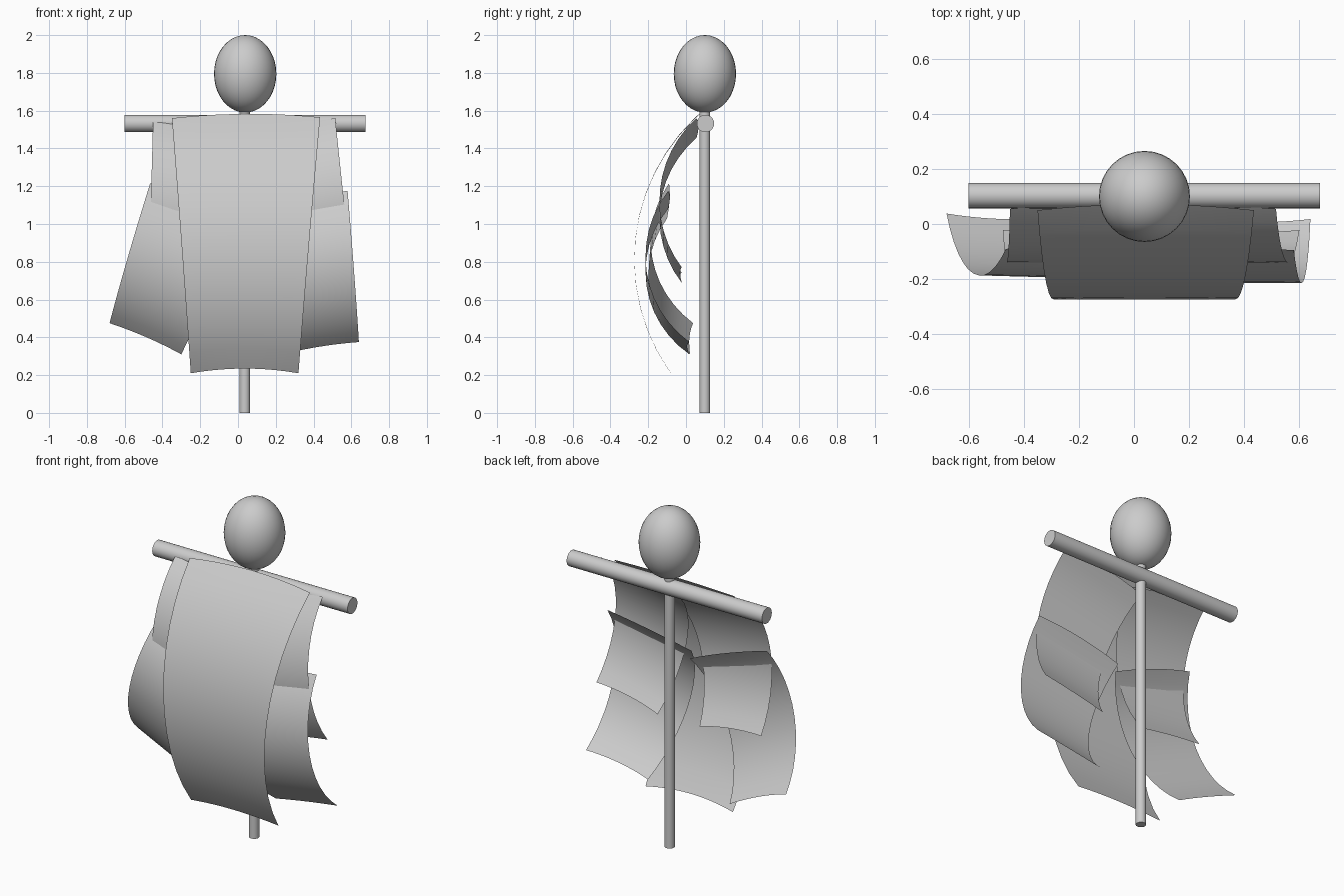
import bpy, math
from mathutils import Vector

if "Cube" in bpy.data.objects:
    bpy.data.objects.remove(bpy.data.objects["Cube"])


def smooth(obj):
    bpy.ops.object.select_all(action='DESELECT')
    obj.select_set(True)
    bpy.context.view_layer.objects.active = obj
    bpy.ops.object.shade_smooth_by_angle(angle=math.radians(40))


def rod(name, a, b, radius):
    a, b = Vector(a), Vector(b)
    bpy.ops.mesh.primitive_cylinder_add(vertices=24, radius=radius, depth=(b - a).length, location=(a + b) / 2)
    obj = bpy.context.object
    obj.name = name
    obj.rotation_euler = (b - a).to_track_quat('Z', 'Y').to_euler()
    smooth(obj)


def cloth(name, tl, tr, bl, br, sag, arch, nu=10, nv=12):
    """Tapered sheet between four corners, bowed forward in a circular arc."""
    tl, tr, bl, br = map(Vector, (tl, tr, bl, br))
    chord = (bl + br - tl - tr) / 2
    normal = chord.cross(tr - tl).normalized()
    if normal.y > 0:
        normal.negate()
    half = chord.length / 2
    alpha = 2 * math.atan(sag / half)
    radius = half / math.sin(alpha)
    verts, faces = [], []
    for j in range(nv + 1):
        for i in range(nu + 1):
            u = i / nu
            # hems lift slightly towards the middle
            th = alpha * (2 * j / nv - 1) - arch / radius * (1 - (2 * u - 1) ** 2)
            t = 0.5 + math.sin(th) / (2 * math.sin(alpha))
            p = tl.lerp(tr, u).lerp(bl.lerp(br, u), t)
            verts.append(p + normal * radius * (math.cos(th) - math.cos(alpha)))
    w = nu + 1
    for j in range(nv):
        for i in range(nu):
            k = j * w + i
            faces.append((k, k + w, k + w + 1, k + 1))
    mesh = bpy.data.meshes.new(name)
    mesh.from_pydata(verts, [], faces)
    obj = bpy.data.objects.new(name, mesh)
    bpy.context.collection.objects.link(obj)
    smooth(obj)


# Wooden frame
rod("post", (0.036, 0.1, 0), (0.036, 0.1, 1.62), 0.028)
rod("crossbar", (-0.6, 0.103, 1.532), (0.675, 0.103, 1.532), 0.046)

# Head
bpy.ops.mesh.primitive_uv_sphere_add(segments=32, ring_count=20, radius=1, location=(0.038, 0.1, 1.795))
head = bpy.context.object
head.name = "head"
head.scale = (0.165, 0.165, 0.205)
smooth(head)

# Hanging cloth: front apron, then upper and lower panel on each side
cloth("front_cloth", (-0.35, 0.05, 1.56), (0.435, 0.05, 1.565),
      (-0.25, -0.08, 0.21), (0.32, -0.08, 0.21), 0.255, 0.03)
cloth("upper_cloth_right", (-0.005, 0.055, 1.455), (0.515, 0.055, 1.56),
      (0.2, -0.022, 0.688), (0.6, -0.022, 0.77), 0.155, 0.015)
cloth("upper_cloth_left", (-0.45, 0.055, 1.54), (0.08, 0.055, 1.475),
      (-0.475, -0.022, 0.74), (-0.073, -0.022, 0.69), 0.155, 0.015)
cloth("lower_cloth_right", (0.03, -0.095, 1.08), (0.58, -0.095, 1.175),
      (0.235, 0.018, 0.31), (0.64, 0.018, 0.375), 0.172, 0.015)
cloth("lower_cloth_left", (-0.465, -0.09, 1.215), (0.045, -0.1, 1.03),
      (-0.68, 0.038, 0.475), (-0.30, 0.022, 0.31), 0.155, 0.015)
